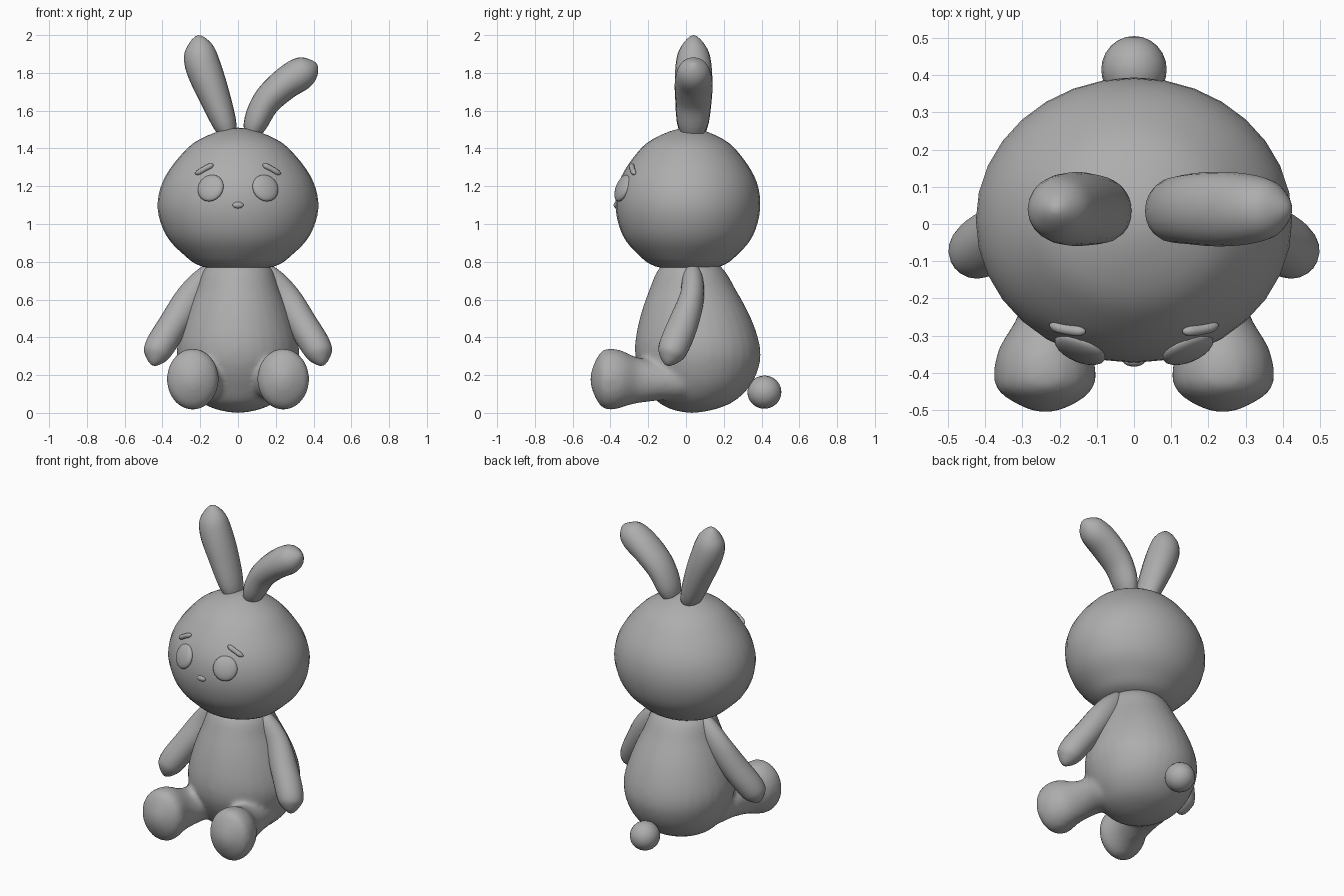
import bpy, bmesh, math
from mathutils import Vector, Matrix

cube = bpy.data.objects.get("Cube")
if cube:
    bpy.data.objects.remove(cube, do_unlink=True)

GREY = (0.42, 0.42, 0.42, 1)
plush = bpy.data.materials.new("plush_grey")
plush.use_nodes = True
plush.diffuse_color = GREY
plush.node_tree.nodes["Principled BSDF"].inputs["Base Color"].default_value = GREY


def finish(name, bm):
    bmesh.ops.recalc_face_normals(bm, faces=bm.faces)
    mesh = bpy.data.meshes.new(name)
    bm.to_mesh(mesh)
    bm.free()
    mesh.materials.append(plush)
    mesh.shade_smooth()
    obj = bpy.data.objects.new(name, mesh)
    bpy.context.collection.objects.link(obj)
    return obj


def mirror(rings):
    return [(-x, *rest) for x, *rest in rings]


def smooth_rings(rings, steps):
    """Rounded spline through (x, y, z, radius_a, radius_b) rings with closed tips."""
    p = [list(r) for r in rings]
    flip = lambda r: r[:3] + [-r[3], -r[4]]
    p = [flip(p[1])] + p + [flip(p[-2])]
    out = []
    for i in range(1, len(p) - 2):
        for s in range(steps):
            t = s / steps
            out.append([0.5 * (2 * b + (c - a) * t + (2 * a - 5 * b + 4 * c - d) * t * t
                               + (3 * b - a - 3 * c + d) * t ** 3)
                        for a, b, c, d in zip(*p[i - 1:i + 3])])
    return out + [p[-2]]


def add_sweep(bm, rings, axis=(0, 1, 0), sides=20, steps=4, upright=False):
    """Elliptical tube; radius_b lies along axis, radius_a across it."""
    rings = smooth_rings(rings, steps)
    loops = []
    for i, r in enumerate(rings):
        ahead = Vector(rings[min(i + 1, len(rings) - 1)][:3])
        tangent = ahead - Vector(rings[max(i - 1, 0)][:3])
        if upright:
            tangent = Vector((0, 0, 1))
        across = tangent.cross(Vector(axis)).normalized()
        along = across.cross(tangent).normalized()
        loop = []
        for k in range(sides):
            a = math.tau * k / sides
            loop.append(bm.verts.new(Vector(r[:3]) + across * (r[3] * math.cos(a))
                                     + along * (r[4] * math.sin(a))))
        loops.append(loop)
    for low, high in zip(loops, loops[1:]):
        for k in range(sides):
            n = (k + 1) % sides
            bm.faces.new((low[k], low[n], high[n], high[k]))
    bmesh.ops.remove_doubles(bm, verts=bm.verts, dist=0.0001)


def sweep(name, rings, **options):
    bm = bmesh.new()
    add_sweep(bm, rings, **options)
    return finish(name, bm)


def ellipsoid(name, centre, size, facing=(0, -1, 0)):
    bm = bmesh.new()
    turn = Vector(facing).to_track_quat('Z', 'Y').to_matrix().to_4x4()
    bmesh.ops.create_uvsphere(bm, u_segments=20, v_segments=12, radius=1,
                              matrix=Matrix.Translation(centre) @ turn @ Matrix.Diagonal((*size, 1)))
    return finish(name, bm)


# Head: wide rounded form, flatter underneath
sweep("head", [
    (0, 0.01, 0.755, 0, 0), (0, 0.01, 0.775, 0.19, 0.17), (0, 0.01, 0.84, 0.29, 0.265),
    (0, 0.01, 0.94, 0.38, 0.345), (0, 0.01, 1.08, 0.425, 0.382), (0, 0.01, 1.22, 0.4, 0.365),
    (0, 0.01, 1.35, 0.315, 0.29), (0, 0.01, 1.45, 0.2, 0.185), (0, 0.01, 1.51, 0, 0),
], sides=32, upright=True)

# Body and both legs, fused into one soft shape
bm = bmesh.new()
add_sweep(bm, [
    (0, 0.03, 0.0, 0, 0), (0, 0.045, 0.04, 0.17, 0.17), (0, 0.065, 0.13, 0.265, 0.265),
    (0, 0.065, 0.25, 0.315, 0.323), (0, 0.06, 0.36, 0.322, 0.33), (0, 0.05, 0.5, 0.285, 0.295),
    (0, 0.035, 0.65, 0.225, 0.23), (0, 0.025, 0.78, 0.165, 0.155), (0, 0.02, 0.86, 0, 0),
], sides=32, upright=True)
leg = [
    (0.13, 0.08, 0.17, 0, 0), (0.15, 0, 0.17, 0.11, 0.1), (0.18, -0.14, 0.17, 0.11, 0.105),
    (0.21, -0.27, 0.172, 0.105, 0.125), (0.237, -0.38, 0.178, 0.137, 0.162),
    (0.238, -0.455, 0.178, 0.12, 0.14), (0.238, -0.508, 0.178, 0, 0),
]
for rings in (leg, mirror(leg)):
    add_sweep(bm, rings, axis=(0, 0, 1))
body = finish("body_and_legs", bm)
fuse = body.modifiers.new("Fuse", 'REMESH')
fuse.mode = 'VOXEL'
fuse.voxel_size = 0.015
fuse.use_smooth_shade = True
soften = body.modifiers.new("Soften", 'SMOOTH')
soften.factor = 0.5
soften.iterations = 8

# Arms hanging out from the shoulders
arm = [
    (0.125, 0.035, 0.8, 0, 0), (0.165, 0.035, 0.73, 0.055, 0.05),
    (0.25, 0.03, 0.61, 0.08, 0.065), (0.34, -0.015, 0.47, 0.08, 0.08),
    (0.415, -0.065, 0.35, 0.078, 0.08), (0.435, -0.085, 0.295, 0.06, 0.06),
    (0.448, -0.1, 0.25, 0, 0),
]
sweep("left_arm", arm)
sweep("right_arm", mirror(arm))

# Ears: one upright, one bending outwards
sweep("right_ear", [
    (-0.045, 0.035, 1.43, 0, 0), (-0.06, 0.035, 1.5, 0.056, 0.075),
    (-0.13, 0.04, 1.69, 0.084, 0.098), (-0.19, 0.04, 1.85, 0.093, 0.094),
    (-0.203, 0.04, 1.94, 0.07, 0.066), (-0.21, 0.04, 2.0, 0, 0),
])
sweep("left_ear", [
    (0.07, 0.035, 1.42, 0, 0), (0.085, 0.035, 1.51, 0.058, 0.075),
    (0.145, 0.04, 1.64, 0.075, 0.094), (0.24, 0.04, 1.735, 0.084, 0.1),
    (0.33, 0.04, 1.795, 0.087, 0.09), (0.385, 0.04, 1.825, 0.062, 0.064),
    (0.42, 0.04, 1.845, 0, 0),
])

# Face: eyes, worried brows and nose
brow = [
    (0.13, -0.288, 1.315, 0, 0), (0.145, -0.288, 1.308, 0.014, 0.014),
    (0.18, -0.284, 1.29, 0.014, 0.014), (0.21, -0.276, 1.272, 0.014, 0.014),
    (0.228, -0.27, 1.266, 0, 0),
]
for side, sign in (("left", 1), ("right", -1)):
    ellipsoid(side + "_eye", (0.145 * sign, -0.336, 1.19), (0.073, 0.075, 0.026),
              (0.42 * sign, -1, 0.4))
    sweep(side + "_brow", brow if sign > 0 else mirror(brow), sides=10, steps=3)
ellipsoid("nose", (0, -0.367, 1.1), (0.03, 0.018, 0.016))

# Round tail
ellipsoid("tail", (0, 0.415, 0.11), (0.088, 0.088, 0.09))
